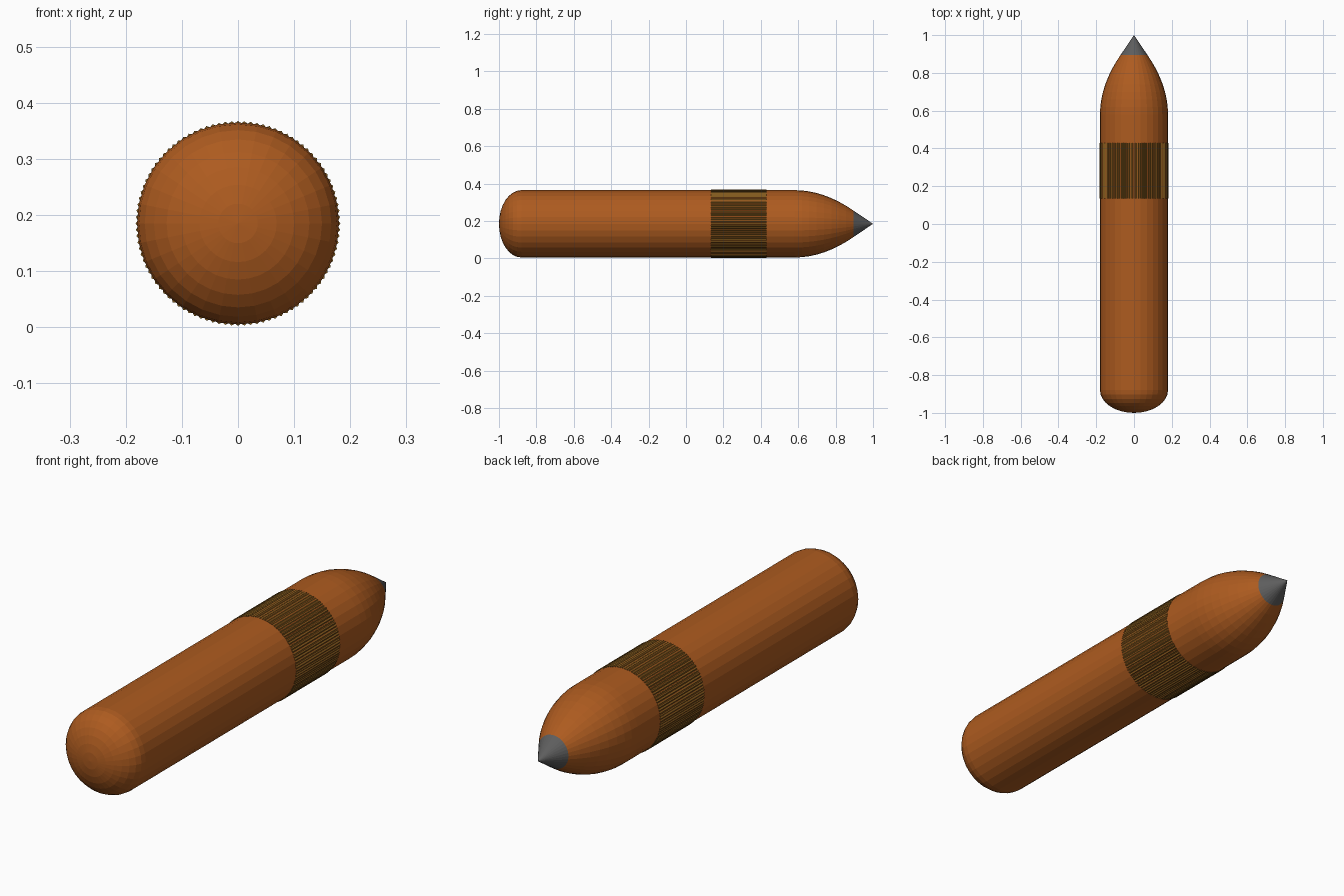
import bpy, bmesh, math

if "Cube" in bpy.data.objects:
    bpy.data.objects.remove(bpy.data.objects["Cube"])

CZ, R, SIDES, RIBS = 0.185, 0.18, 32, 100


def material(name, color):
    m = bpy.data.materials.new(name)
    m.diffuse_color = (*color, 1)
    m.use_nodes = True
    m.node_tree.nodes["Principled BSDF"].inputs["Base Color"].default_value = m.diffuse_color
    return m


def lathe(name, profile, sides, mat, wave=0.0):
    """Spin (y, radius) points round the long axis; wave lowers every other column."""
    bm = bmesh.new()
    rings = []
    for y, r in profile:
        if r == 0:
            rings.append([bm.verts.new((0, y, CZ))])
            continue
        ring = []
        for i in range(sides):
            a = 2 * math.pi * i / sides
            rr = r - wave * (i % 2)
            ring.append(bm.verts.new((rr * math.sin(a), y, CZ + rr * math.cos(a))))
        rings.append(ring)
    for a, b in zip(rings, rings[1:]):
        for i in range(sides):
            j = (i + 1) % sides
            corners = [a[i % len(a)], a[j % len(a)], b[j % len(b)], b[i % len(b)]]
            bm.faces.new(list(dict.fromkeys(corners)))
    bmesh.ops.recalc_face_normals(bm, faces=bm.faces)
    mesh = bpy.data.meshes.new(name)
    bm.to_mesh(mesh)
    bm.free()
    mesh.materials.append(mat)
    obj = bpy.data.objects.new(name, mesh)
    bpy.context.collection.objects.link(obj)
    return obj


orange = material("burnt_orange", (0.42, 0.105, 0.014))
bronze = material("dark_bronze", (0.22, 0.10, 0.012))
grey = material("dark_grey", (0.11, 0.11, 0.11))

# Barrel: domed rear end, straight tube, curved nose
dome = [(-0.88 - 0.12 * math.cos(t), R * math.sin(t))
        for t in (i * math.pi / 16 for i in range(1, 9))]
nose = [(0.58 + 0.315 * t, R - 0.109 * t * t) for t in (i / 8 for i in range(9))]
lathe("barrel", [(-1, 0)] + dome + nose + [(0.895, 0)], SIDES, orange)

# Pointed tip
lathe("tip", [(0.895, 0), (0.895, 0.071), (1.0, 0)], SIDES, grey)

# Ribbed grip band
lathe("grip_band", [(0.135, 0.17), (0.135, 0.1825), (0.43, 0.1825), (0.43, 0.17)],
      RIBS * 2, bronze, wave=0.004)
